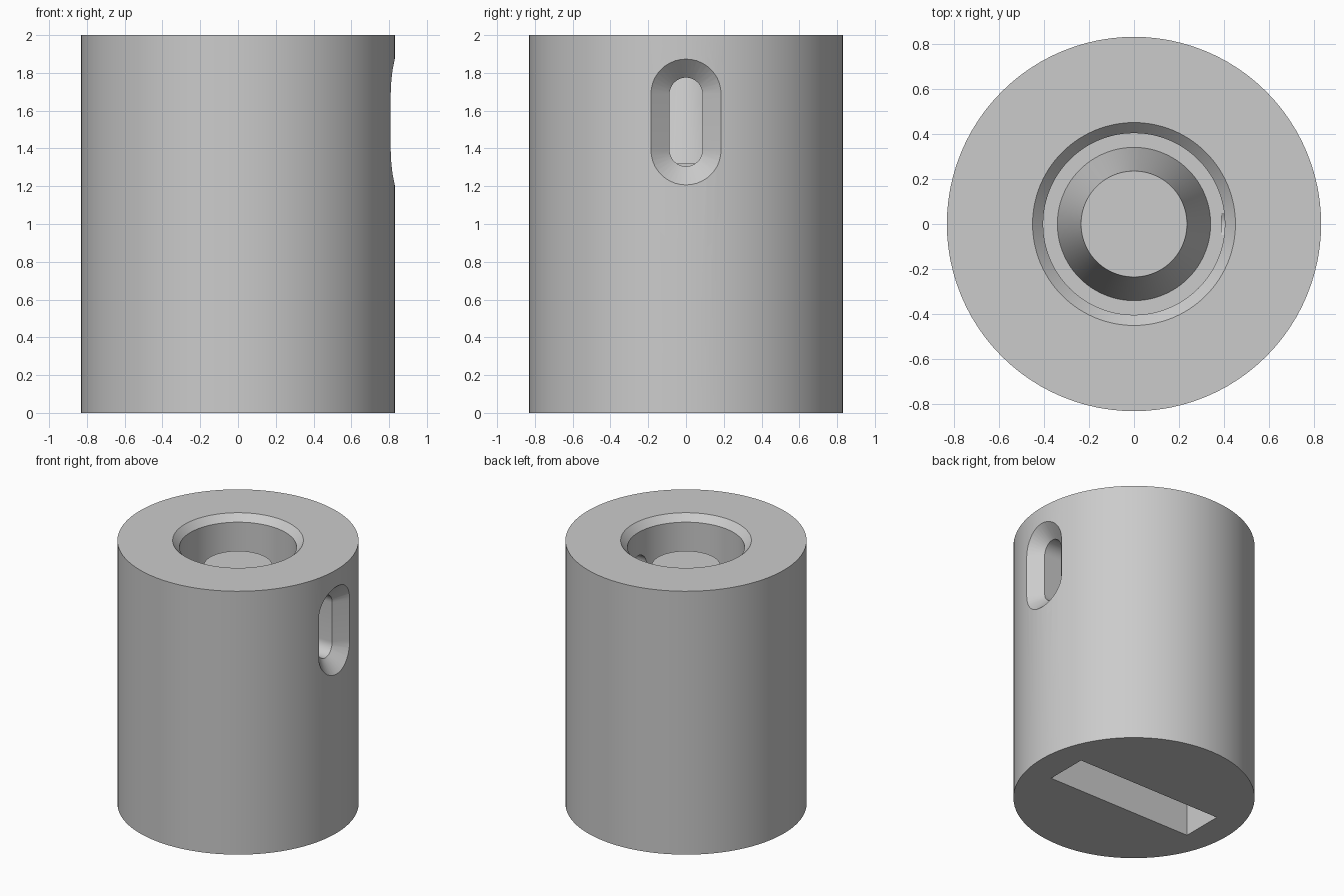
import bpy, bmesh, math

old = bpy.data.objects.get("Cube")
if old:
    bpy.data.objects.remove(old, do_unlink=True)

SEGMENTS = 96
RADIUS = 0.83

grey = bpy.data.materials.new("light grey")
grey.use_nodes = True
colour = (0.6, 0.6, 0.6, 1)
grey.diffuse_color = colour
grey.node_tree.nodes["Principled BSDF"].inputs["Base Color"].default_value = colour


def make_object(name, bm):
    bmesh.ops.recalc_face_normals(bm, faces=bm.faces)
    mesh = bpy.data.meshes.new(name)
    bm.to_mesh(mesh)
    bm.free()
    mesh.materials.append(grey)
    obj = bpy.data.objects.new(name, mesh)
    bpy.context.collection.objects.link(obj)
    return obj


def loft(name, rings):
    """Join closed rings of points and cap both ends."""
    bm = bmesh.new()
    loops = [[bm.verts.new(p) for p in ring] for ring in rings]
    for a, b in zip(loops, loops[1:]):
        n = len(a)
        for i in range(n):
            j = (i + 1) % n
            bm.faces.new((a[i], a[j], b[j], b[i]))
    bm.faces.new(loops[0])
    bm.faces.new(loops[-1])
    return make_object(name, bm)


def circle(r, z):
    steps = [math.tau * i / SEGMENTS for i in range(SEGMENTS)]
    return [(r * math.cos(a), r * math.sin(a), z) for a in steps]


def slot_ring(r, depth, curved):
    """Upright rounded slot outline, flat or wrapped on a cylinder."""
    low, high, n = 1.392, 1.688, 20
    ring = []
    for centre, start in ((high, 0), (low, math.pi)):
        for i in range(n + 1):
            a = start + math.pi * i / n
            y, z = r * math.cos(a), centre + r * math.sin(a)
            x = math.sqrt(depth ** 2 - y ** 2) if curved else depth
            ring.append((x, y, z))
    return ring


def cut(target, cutter):
    cutter.hide_render = True
    mod = target.modifiers.new("cut", "BOOLEAN")
    mod.operation = "DIFFERENCE"
    mod.solver = "EXACT"
    mod.object = cutter
    bpy.context.view_layer.objects.active = target
    bpy.ops.object.modifier_apply(modifier=mod.name)
    bpy.data.objects.remove(cutter, do_unlink=True)


# Body: outer wall, chamfered bore and tapered post inside the bore
profile = [(RADIUS, 0), (RADIUS, 2), (0.45, 2), (0.403, 1.95),
           (0.403, 1.32), (0.34, 1.32), (0.235, 1.81)]
body = loft("body", [circle(r, z) for r, z in profile])

# Side window with a chamfered mouth, opening into the bore
cut(body, loft("window_cutter", [
    slot_ring(0.087, 0.388, False),
    slot_ring(0.087, 0.735, True),
    slot_ring(0.206, 0.85, True),
    slot_ring(0.206, 0.95, False)]))

# Rectangular slot in the underside
bm = bmesh.new()
bmesh.ops.create_cube(bm, size=1)
bmesh.ops.scale(bm, vec=(1.22, 0.32, 1.2), verts=bm.verts)
cut(body, make_object("base_slot_cutter", bm))

# Smooth curved walls, keep the rims sharp
bpy.ops.object.select_all(action="DESELECT")
body.select_set(True)
bpy.context.view_layer.objects.active = body
bpy.ops.object.shade_smooth_by_angle(angle=math.radians(25))
